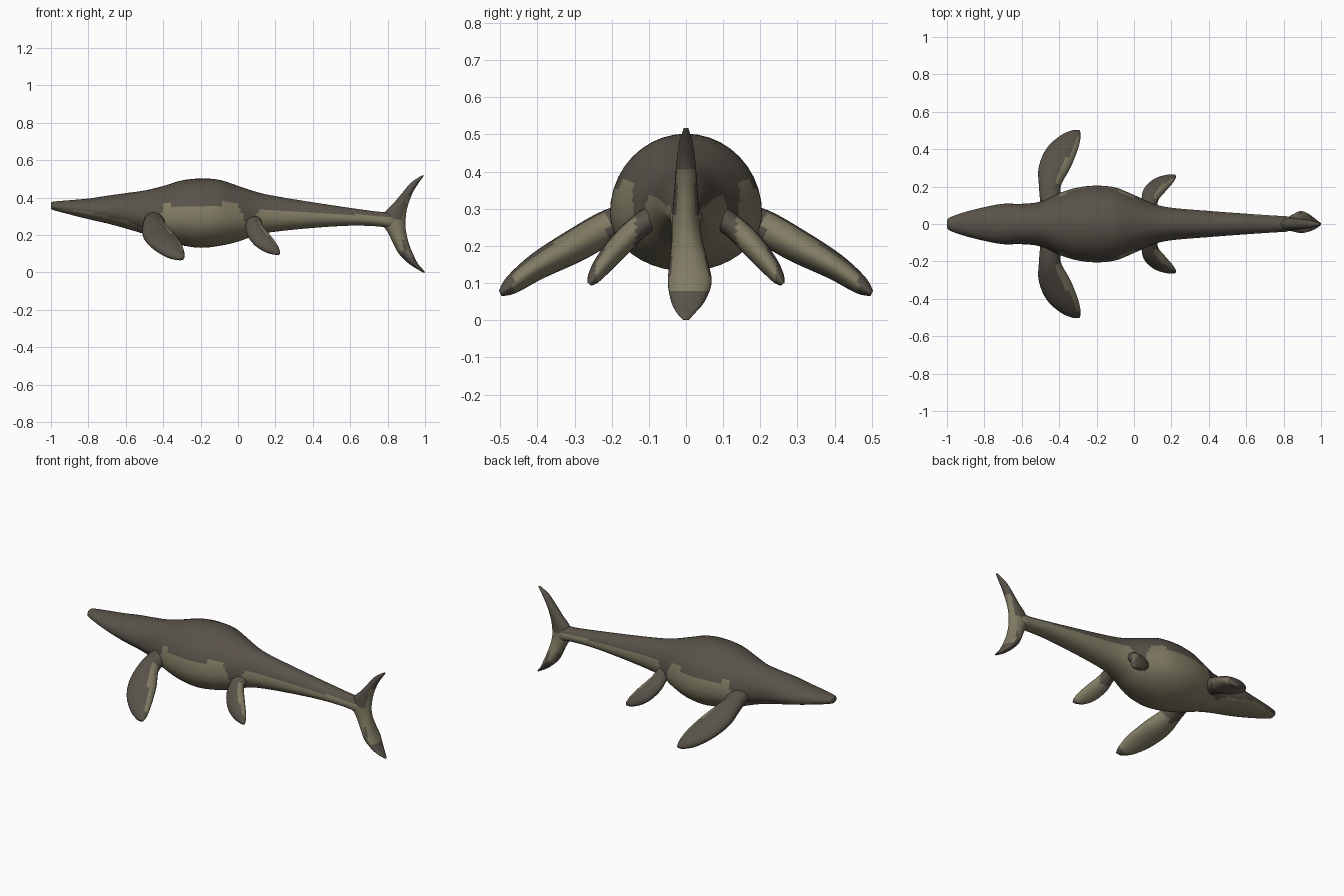
import bpy, bmesh, math
from mathutils import Vector

cube = bpy.data.objects.get("Cube")
if cube:
    bpy.data.objects.remove(cube, do_unlink=True)


def material(name, rgb):
    m = bpy.data.materials.new(name)
    m.use_nodes = True
    m.diffuse_color = (*rgb, 1)
    m.node_tree.nodes["Principled BSDF"].inputs["Base Color"].default_value = (*rgb, 1)
    return m


MATS = [material("dark brown skin", (0.098, 0.084, 0.066)),
        material("pale olive skin", (0.22, 0.20, 0.127))]


def smooth_rows(rows, steps):
    """Catmull-Rom interpolation through rows of numbers."""
    out = []
    for i in range(len(rows) - 1):
        a, b, c, d = (rows[max(0, min(len(rows) - 1, i + k))] for k in (-1, 0, 1, 2))
        for s in range(steps):
            t = s / steps
            out.append([0.5 * (2 * q + (r - p) * t + (2 * p - 5 * q + 4 * r - w) * t ** 2
                               + (3 * q - p - 3 * r + w) * t ** 3)
                        for p, q, r, w in zip(a, b, c, d)])
    return out + [list(rows[-1])]


def loft(name, sections, u, v, pale, sides=24):
    """Skin rings of (centre, half width along u, half size along +v, along -v)."""
    u, v = Vector(u), Vector(v).normalized()
    bm = bmesh.new()
    rings = []
    for c, hu, up, down in sections:
        ring = []
        for k in range(sides):
            a = math.tau * k / sides
            s = math.sin(a)
            ring.append(bm.verts.new(Vector(c) + u * hu * math.cos(a) + v * s * (up if s > 0 else down)))
        rings.append(ring)
    for r0, r1 in zip(rings, rings[1:]):
        for k in range(sides):
            n = (k + 1) % sides
            bm.faces.new((r0[k], r0[n], r1[n], r1[k]))
    bm.faces.new(rings[0])
    bm.faces.new(rings[-1])
    bmesh.ops.recalc_face_normals(bm, faces=bm.faces)
    bm.normal_update()
    for f in bm.faces:
        f.smooth = True
        f.material_index = int(pale(f.calc_center_median(), f.normal))
    me = bpy.data.meshes.new(name)
    bm.to_mesh(me)
    bm.free()
    for m in MATS:
        me.materials.append(m)
    ob = bpy.data.objects.new(name, me)
    bpy.context.collection.objects.link(ob)
    return ob


# Body, snout to tail: x, top, bottom, half width
body = [(-1.0, .37, .342, .015), (-.985, .379, .333, .035), (-.9, .386, .31, .065),
        (-.8, .395, .285, .09), (-.7, .41, .262, .108), (-.6, .424, .235, .108),
        (-.5, .438, .205, .12), (-.4, .462, .17, .165), (-.3, .492, .145, .195),
        (-.2, .502, .132, .205), (-.1, .495, .142, .195), (0, .463, .165, .155),
        (.1, .43, .2, .11), (.2, .408, .218, .087), (.4, .375, .238, .07),
        (.6, .345, .25, .055), (.75, .325, .246, .045), (.82, .322, .235, .04), (.88, .295, .255, .015)]

# Height of the colour border along the body
border = [(-1.1, .35), (-.8, .325), (-.6, .275), (-.52, .24), (-.42, .24), (-.4, .36), (0, .37),
          (.03, .3), (.05, .24), (.09, .24), (.11, .335), (.4, .325), (.75, .3), (1, .28)]


def below_border(c, n):
    for (x0, z0), (x1, z1) in zip(border, border[1:]):
        if x0 <= c.x < x1:
            return c.z < z0 + (z1 - z0) * (c.x - x0) / (x1 - x0)
    return False


sections = []
for x, top, bottom, half in smooth_rows(body, 7):
    h = top - bottom
    sections.append(((x, 0, bottom + 0.42 * h), half, 0.58 * h, 0.42 * h))
loft("body", sections, (0, 1, 0), (0, 0, 1), below_border, 40)

# Tail fluke, top tip to bottom tip: z, leading x, trailing x, half thickness, y shift
fluke = [(.517, .98, .994, .006, 0), (.48, .925, .967, .018, 0), (.43, .882, .936, .025, 0),
         (.37, .832, .912, .03, 0), (.32, .785, .9, .034, 0), (.26, .775, .895, .038, 0),
         (.21, .803, .9, .042, .003), (.15, .833, .915, .053, .008), (.1, .86, .935, .059, .01),
         (.05, .91, .96, .045, .005), (.02, .955, .985, .025, 0), (.001, .987, 1, .008, 0)]


def fluke_pale(c, n):
    side = .1 < c.z < .285 and c.x < .88 and abs(n.y) > .3
    return side or (n.x > .5 and .08 < c.z < .4)


loft("tail_fluke", [(((a + b) / 2, y, z), (b - a) / 2, t, t)
                    for z, a, b, t, y in smooth_rows(fluke, 5)],
     (1, 0, 0), (0, 1, 0), fluke_pale)

# Flippers, root to tip: x, y, z, half chord, half thickness
front = [(-.44, .1, .285, .06, .045), (-.45, .2, .255, .058, .046), (-.425, .3, .2, .085, .045),
         (-.385, .4, .145, .085, .036), (-.34, .47, .095, .055, .025), (-.31, .5, .072, .02, .008)]
hind = [(.08, .07, .29, .045, .035), (.085, .13, .25, .045, .032), (.11, .18, .2, .06, .032),
        (.15, .225, .147, .06, .026), (.185, .25, .112, .04, .017), (.21, .26, .097, .013, .006)]

for name, rows, up in (("front_flipper", front, (.47, .88)), ("hind_flipper", hind, (.77, .64))):
    tip = rows[-1][1]
    root = rows[1][1]

    def flipper_pale(c, n):
        inner = root * 1.05 < abs(c.y) < tip * .93
        return inner and (n.x > .35 or (n.z < -.2 and n.x > -.5))

    for side, label in ((1, "back"), (-1, "near")):
        loft(f"{name}_{label}", [((x, side * y, z), w, t, t) for x, y, z, w, t in smooth_rows(rows, 5)],
             (1, 0, 0), (0, side * up[0], up[1]), flipper_pale)
